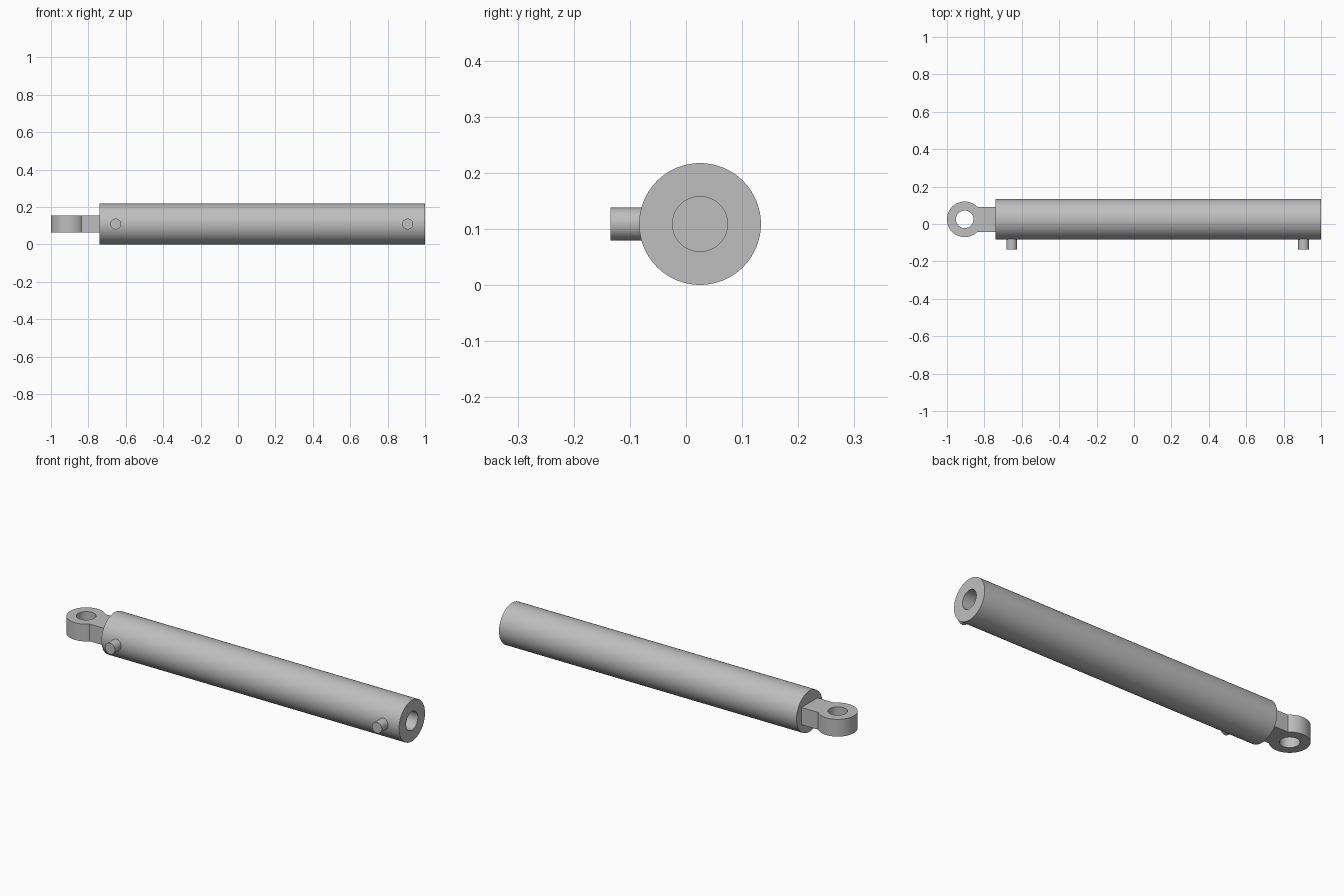
import bpy
import bmesh
from math import pi, sin, cos, asin
from mathutils import Vector, Matrix

if "Cube" in bpy.data.objects:
    bpy.data.objects.remove(bpy.data.objects["Cube"], do_unlink=True)

AXIS_Y, AXIS_Z = 0.025, 0.109

steel = bpy.data.materials.new("steel_grey")
steel.use_nodes = True
steel.diffuse_color = (0.52, 0.52, 0.52, 1)
steel.node_tree.nodes["Principled BSDF"].inputs["Base Color"].default_value = steel.diffuse_color


def finish(name, bm):
    """Turn a bmesh into a smooth-shaded object with sharp edges kept."""
    bmesh.ops.remove_doubles(bm, verts=bm.verts, dist=1e-5)
    bmesh.ops.recalc_face_normals(bm, faces=bm.faces)
    mesh = bpy.data.meshes.new(name)
    bm.to_mesh(mesh)
    bm.free()
    mesh.materials.append(steel)
    obj = bpy.data.objects.new(name, mesh)
    bpy.context.collection.objects.link(obj)
    bpy.ops.object.select_all(action="DESELECT")
    obj.select_set(True)
    bpy.context.view_layer.objects.active = obj
    bpy.ops.object.shade_smooth_by_angle(angle=pi / 6)


def loop(bm, points):
    verts = [bm.verts.new(p) for p in points]
    return [bm.edges.new((a, b)) for a, b in zip(verts, verts[1:] + verts[:1])]


# Barrel: lathed tube with a deep blind bore open at the +x end
bm = bmesh.new()
profile = [(-0.74, 0), (-0.74, 0.1085), (1, 0.1085), (1, 0.049), (-0.6, 0.049), (-0.6, 0)]
verts = [bm.verts.new((x, AXIS_Y, AXIS_Z + r)) for x, r in profile]
edges = [bm.edges.new(pair) for pair in zip(verts, verts[1:])]
bmesh.ops.spin(bm, geom=verts + edges, cent=(0, AXIS_Y, AXIS_Z), axis=(1, 0, 0),
               angle=2 * pi, steps=96)
finish("barrel", bm)

# Rod eye: round lug with a pin hole and a flat shank running into the barrel
RING, HOLE, HALF_WIDTH, HALF_HEIGHT = 0.095, 0.047, 0.067, 0.0455
centre = Vector((-0.905, AXIS_Y, AXIS_Z - HALF_HEIGHT))
start = asin(HALF_WIDTH / RING)
steps = 64
bm = bmesh.new()
angles = [start + (2 * pi - 2 * start) * i / steps for i in range(steps + 1)]
outline = [centre + Vector((RING * cos(a), RING * sin(a), 0)) for a in angles]
outline += [Vector((-0.738, AXIS_Y + side * HALF_WIDTH, centre.z)) for side in (-1, 1)]
pin_hole = [centre + Vector((HOLE * cos(a), HOLE * sin(a), 0))
            for a in (2 * pi * i / steps for i in range(steps))]
edges = loop(bm, outline) + loop(bm, pin_hole)
bmesh.ops.triangle_fill(bm, edges=edges, use_beauty=True, normal=(0, 0, 1))
top = bmesh.ops.extrude_face_region(bm, geom=bm.faces[:], use_keep_orig=True)["geom"]
bmesh.ops.translate(bm, vec=(0, 0, 2 * HALF_HEIGHT),
                    verts=[v for v in top if isinstance(v, bmesh.types.BMVert)])
finish("rod_eye", bm)

# Ports: two short round stubs on the front of the barrel
for name, x in (("right_port", -0.654), ("left_port", 0.907)):
    bm = bmesh.new()
    bmesh.ops.create_cone(
        bm, cap_ends=True, segments=48, radius1=0.029, radius2=0.029, depth=0.06,
        matrix=Matrix.Translation((x, -0.105, AXIS_Z)) @ Matrix.Rotation(pi / 2, 4, "X"))
    finish(name, bm)
